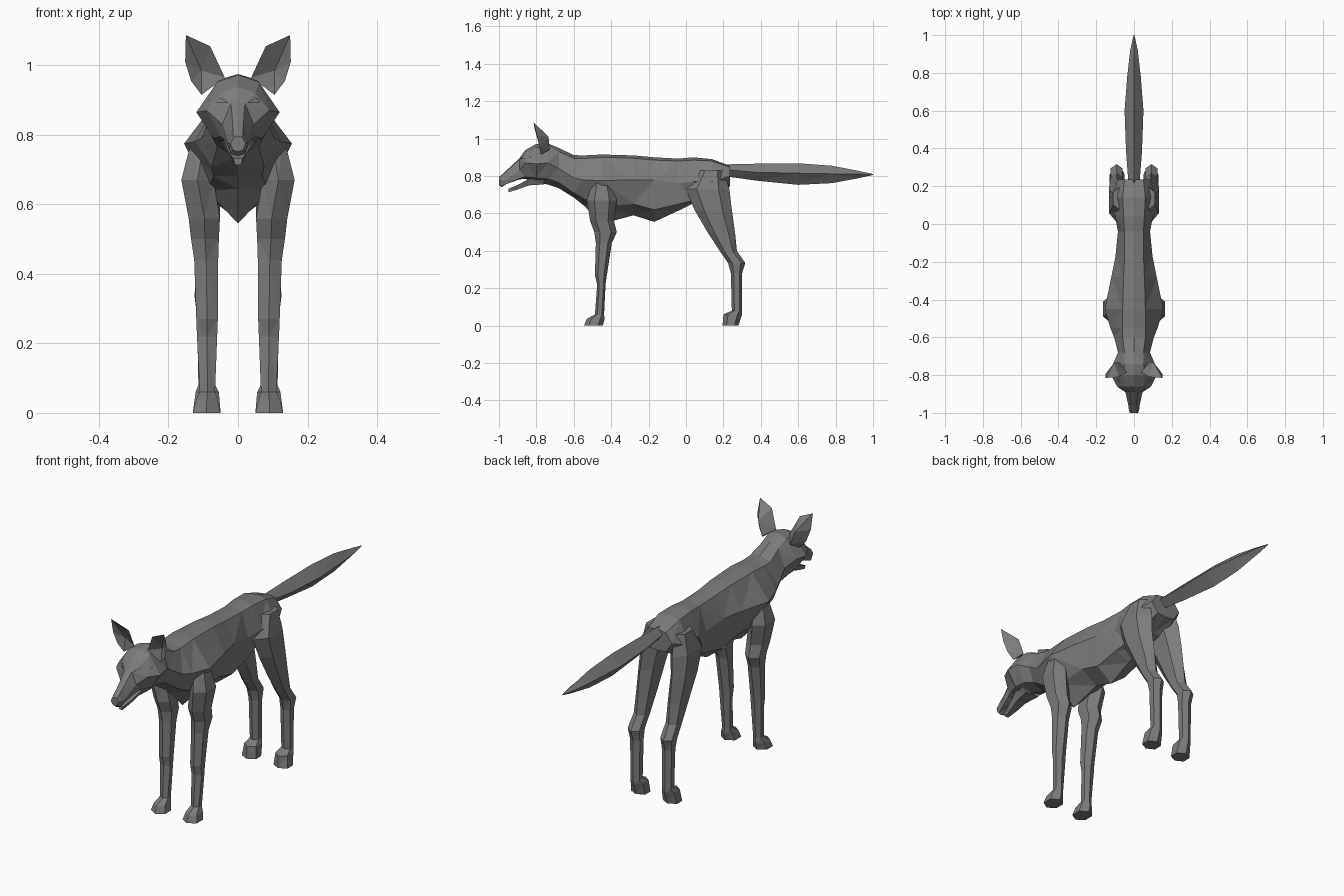
import bpy, bmesh
from mathutils import Vector
from mathutils.bvhtree import BVHTree

fur = bpy.data.materials.new("grey_fur")
fur.diffuse_color = (0.2, 0.2, 0.2, 1)


def make(name, verts, faces):
    """Flat-shaded object with outward normals."""
    bm = bmesh.new()
    vs = [bm.verts.new(v) for v in verts]
    for f in faces:
        bm.faces.new([vs[i] for i in f])
    bmesh.ops.remove_doubles(bm, verts=bm.verts, dist=0.0005)
    bmesh.ops.triangulate(bm, faces=bm.faces[:])
    bmesh.ops.recalc_face_normals(bm, faces=bm.faces[:])
    me = bpy.data.meshes.new(name)
    bm.to_mesh(me)
    bm.free()
    me.materials.append(fur)
    ob = bpy.data.objects.new(name, me)
    bpy.context.collection.objects.link(ob)
    return ob


def loft(name, rings):
    """Skin a list of equal-length closed rings and cap both ends."""
    n = len(rings[0])
    verts = [p for r in rings for p in r]
    faces = [(k * n + i, k * n + (i + 1) % n, (k + 1) * n + (i + 1) % n, (k + 1) * n + i)
             for k in range(len(rings) - 1) for i in range(n)]
    faces += [tuple(range(n)), tuple(range((len(rings) - 1) * n, len(rings) * n))]
    return make(name, verts, faces)


def trunk_ring(y, zt, x1, z1, x2, z2, x3, z3, zb):
    half = [(x1, z1), (x2, z2), (x3, z3)]
    return ([(0, y, zt)] + [(x, y, z) for x, z in half] + [(0, y, zb)]
            + [(-x, y, z) for x, z in reversed(half)])


# Torso: y, top z, shoulder x z, side x z, lower x z, bottom z
torso = [
    (.235, .855, .05, .848, .085, .80, .05, .75, .745),
    (.14, .89, .06, .88, .125, .77, .07, .69, .70),
    (.04, .90, .055, .885, .10, .77, .07, .67, .655),
    (-.04, .893, .05, .88, .085, .76, .08, .65, .615),
    (-.17, .90, .05, .885, .098, .78, .085, .62, .555),
    (-.28, .91, .055, .895, .12, .78, .09, .65, .59),
    (-.45, .915, .06, .90, .155, .775, .09, .64, .545),
    (-.55, .91, .06, .893, .125, .78, .07, .68, .645),
]
# Neck, skull and muzzle, same layout
head = [
    (-.60, .912, .06, .895, .105, .79, .075, .71, .685),
    (-.68, .95, .05, .93, .085, .84, .06, .765, .735),
    (-.74, .975, .05, .96, .11, .87, .07, .785, .755),
    (-.80, .972, .06, .952, .12, .865, .07, .79, .765),
    (-.86, .938, .05, .92, .09, .87, .05, .795, .785),
    (-.89, .895, .02, .89, .045, .83, .04, .787, .782),
    (-.96, .83, .015, .825, .03, .78, .025, .757, .757),
    (-.985, .807, .015, .805, .027, .775, .02, .745, .74),
    (-1.0, .795, .012, .793, .022, .775, .015, .757, .752),
]
body = loft("body", [trunk_ring(*r) for r in torso + head])

# Lower jaw, held slightly open
jaw = [(-.76, .79, .755, .06), (-.84, .785, .75, .042),
       (-.90, .752, .728, .028), (-.95, .732, .713, .014)]
loft("lower_jaw", [[(-w, y, t), (w, y, t), (w * .6, y, b), (-w * .6, y, b)]
                   for y, t, b, w in jaw])

# Tail: y, top, middle, bottom, half width
tail = [(.20, .862, .835, .80, .028), (.38, .866, .82, .775, .042),
        (.60, .868, .815, .753, .05), (.78, .855, .812, .762, .036),
        (.92, .828, .81, .788, .02), (1.0, .811, .808, .806, .002)]
loft("tail", [[(0, y, t), (w, y, m), (0, y, b), (-w, y, m)] for y, t, m, b, w in tail])


def leg_ring(s, z, yf, yb, xi, xo):
    xm, d = (xi + xo) / 2, (yb - yf) * .25
    return [(s * x, y, z) for x, y in ((xm, yf), (xo, yf + d), (xo, yb - d),
                                       (xm, yb), (xi, yb - d), (xi, yf + d))]


# Legs: z, front y, back y, inner x, outer x
front_leg = [
    (.80, -.49, -.41, .06, .13), (.67, -.53, -.37, .07, .163),
    (.56, -.513, -.385, .052, .142), (.50, -.49, -.37, .055, .135),
    (.44, -.482, -.397, .057, .126), (.27, -.487, -.423, .058, .12),
    (.22, -.475, -.43, .06, .118), (.06, -.487, -.438, .066, .11),
    (.035, -.532, -.435, .058, .122), (0, -.545, -.445, .05, .13)]
hind_leg = [
    (.83, .07, .20, .03, .11), (.73, .0, .232, .035, .132),
    (.62, .045, .245, .05, .132), (.50, .115, .262, .055, .125),
    (.40, .18, .272, .06, .122), (.335, .225, .317, .06, .125),
    (.28, .24, .30, .062, .118), (.08, .245, .30, .065, .114),
    (.06, .20, .30, .055, .122), (0, .195, .28, .05, .13)]

# Cupped ear: front rim, then recess, back ridge and rear base
ear_rim = [(.15, -.815, 1.087), (.152, -.795, 1.01), (.135, -.785, .955),
           (.105, -.775, .915), (.038, -.785, .965), (.08, -.81, 1.055)]
ear_rest = [(.105, -.765, .985), (.105, -.735, 1.01), (.08, -.73, .94)]
ear_faces = [(i, (i + 1) % 6, 6) for i in range(6)]
ear_faces += [(0, 1, 7), (1, 2, 7), (2, 8, 7), (2, 3, 8), (3, 4, 8), (4, 7, 8), (4, 5, 7), (5, 0, 7)]

# Heavy upper eyelids projected onto the face
tree = BVHTree.FromPolygons([v.co for v in body.data.vertices],
                            [tuple(p.vertices) for p in body.data.polygons])
lid = [(.028, .892), (.05, .907), (.088, .902), (.06, .893)]


def on_face(x, z, out):
    hit = tree.ray_cast(Vector((x, -1.3, z)), Vector((0, 1, 0)))[0]
    return (x, hit.y - out, z)


for s, side in ((1, "left"), (-1, "right")):
    loft(f"front_leg_{side}", [leg_ring(s, *r) for r in front_leg])
    loft(f"hind_leg_{side}", [leg_ring(s, *r) for r in hind_leg])
    make(f"ear_{side}", [(s * x, y, z) for x, y, z in ear_rim + ear_rest], ear_faces)
    loft(f"eyelid_{side}", [[on_face(s * x, z, o) for x, z in lid] for o in (-.004, .008)])
